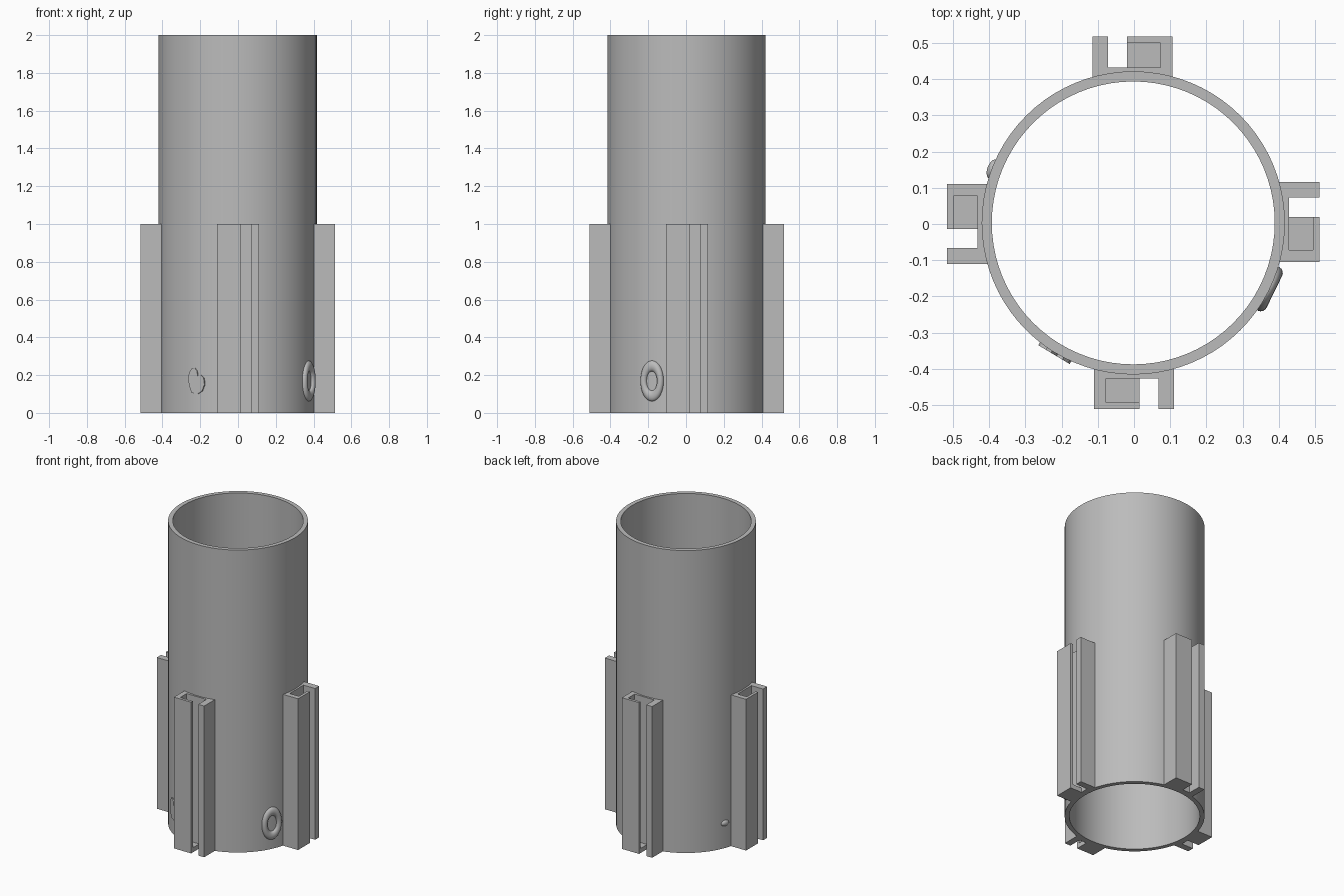
import bpy, bmesh, math
from mathutils import Matrix, Vector

cube = bpy.data.objects.get("Cube")
if cube:
    bpy.data.objects.remove(cube, do_unlink=True)

grey = bpy.data.materials.new("plain grey")
grey.use_nodes = True
grey.diffuse_color = (0.5, 0.5, 0.5, 1)
grey.node_tree.nodes["Principled BSDF"].inputs["Base Color"].default_value = (0.5, 0.5, 0.5, 1)

AXIS = Matrix.Translation((-0.002, 0.003, 0))


def finish(name, bm, angle=0, smooth=False):
    """Turn a bmesh (built facing the front) into an object spun about the tube axis."""
    bmesh.ops.recalc_face_normals(bm, faces=bm.faces)
    bm.transform(AXIS @ Matrix.Rotation(math.radians(angle), 4, "Z"))
    mesh = bpy.data.meshes.new(name)
    bm.to_mesh(mesh)
    bm.free()
    mesh.materials.append(grey)
    ob = bpy.data.objects.new(name, mesh)
    bpy.context.collection.objects.link(ob)
    if smooth:
        bpy.ops.object.select_all(action="DESELECT")
        ob.select_set(True)
        bpy.context.view_layer.objects.active = ob
        bpy.ops.object.shade_smooth_by_angle(angle=math.radians(35))
    return ob


def prism(points, offset):
    """Extrude a flat outline of 3D points along an offset."""
    bm = bmesh.new()
    face = bm.faces.new([bm.verts.new(p) for p in points])
    out = bmesh.ops.extrude_face_region(bm, geom=[face], use_keep_orig=True)
    moved = [v for v in out["geom"] if isinstance(v, bmesh.types.BMVert)]
    bmesh.ops.translate(bm, verts=moved, vec=Vector(offset))
    return bm


# Main tube: wall rectangle spun round the axis
bm = bmesh.new()
wall = [bm.verts.new((r, 0, z)) for r, z in ((0.391, 0), (0.419, 0), (0.419, 2), (0.391, 2))]
edges = [bm.edges.new((wall[i], wall[(i + 1) % 4])) for i in range(4)]
bmesh.ops.spin(bm, geom=wall + edges, cent=(0, 0, 0), axis=(0, 0, 1),
               angle=math.tau, steps=80, use_merge=True)
bmesh.ops.remove_doubles(bm, verts=bm.verts, dist=0.0001)
finish("tube", bm, smooth=True)

# Four slotted rails, each with a floor closing its pocket (side, distance out)
RAIL = [(-0.108, 0.402), (0.113, 0.402), (0.113, 0.515), (0.07, 0.515), (0.07, 0.43),
        (-0.075, 0.43), (-0.075, 0.497), (0.017, 0.497), (0.017, 0.515), (-0.108, 0.515)]
FLOOR = [(-0.075, 0.43), (0.017, 0.43), (0.017, 0.497), (-0.075, 0.497)]
for i, side in enumerate(("front", "left", "back", "right")):
    for part, outline, height in (("rail", RAIL, 1.0), ("rail_floor", FLOOR, 0.03)):
        bm = prism([(u, -d, 0) for u, d in outline], (0, 0, height))
        finish(f"{side}_{part}", bm, 90 * i)

# Raised oval ring: torus stretched upwards
bm = bmesh.new()
section = [bm.verts.new((0.049 + 0.018 * math.cos(a), 0.018 * math.sin(a), 0))
           for a in (math.tau * k / 16 for k in range(16))]
loop = [bm.edges.new((section[k], section[(k + 1) % 16])) for k in range(16)]
bmesh.ops.spin(bm, geom=section + loop, cent=(0, 0, 0), axis=(0, 1, 0),
               angle=math.tau, steps=40, use_merge=True)
bmesh.ops.remove_doubles(bm, verts=bm.verts, dist=0.0001)
bm.transform(Matrix.Translation((0, -0.416, 0.169)) @ Matrix.Diagonal((1, 1, 1.62, 1)))
finish("oval_ring", bm, 64, smooth=True)

# Tilted heart plate
HEART = [(-0.03, 0.106), (0.008, 0.1), (0.035, 0.116), (0.05, 0.15), (0.045, 0.185),
         (0.027, 0.2), (0.008, 0.196), (0.004, 0.222), (-0.01, 0.238), (-0.026, 0.238),
         (-0.045, 0.212), (-0.051, 0.18), (-0.044, 0.145)]
bm = prism([(u, -0.405, z) for u, z in HEART], (0, -0.02, 0))
finish("heart_plate", bm, -31)

# Small raised dot
bm = bmesh.new()
bmesh.ops.create_uvsphere(bm, u_segments=20, v_segments=12, radius=1)
bm.transform(Matrix.Translation((0, -0.416, 0.165)) @ Matrix.Diagonal((0.028, 0.015, 0.02, 1)))
finish("dot", bm, 249, smooth=True)
